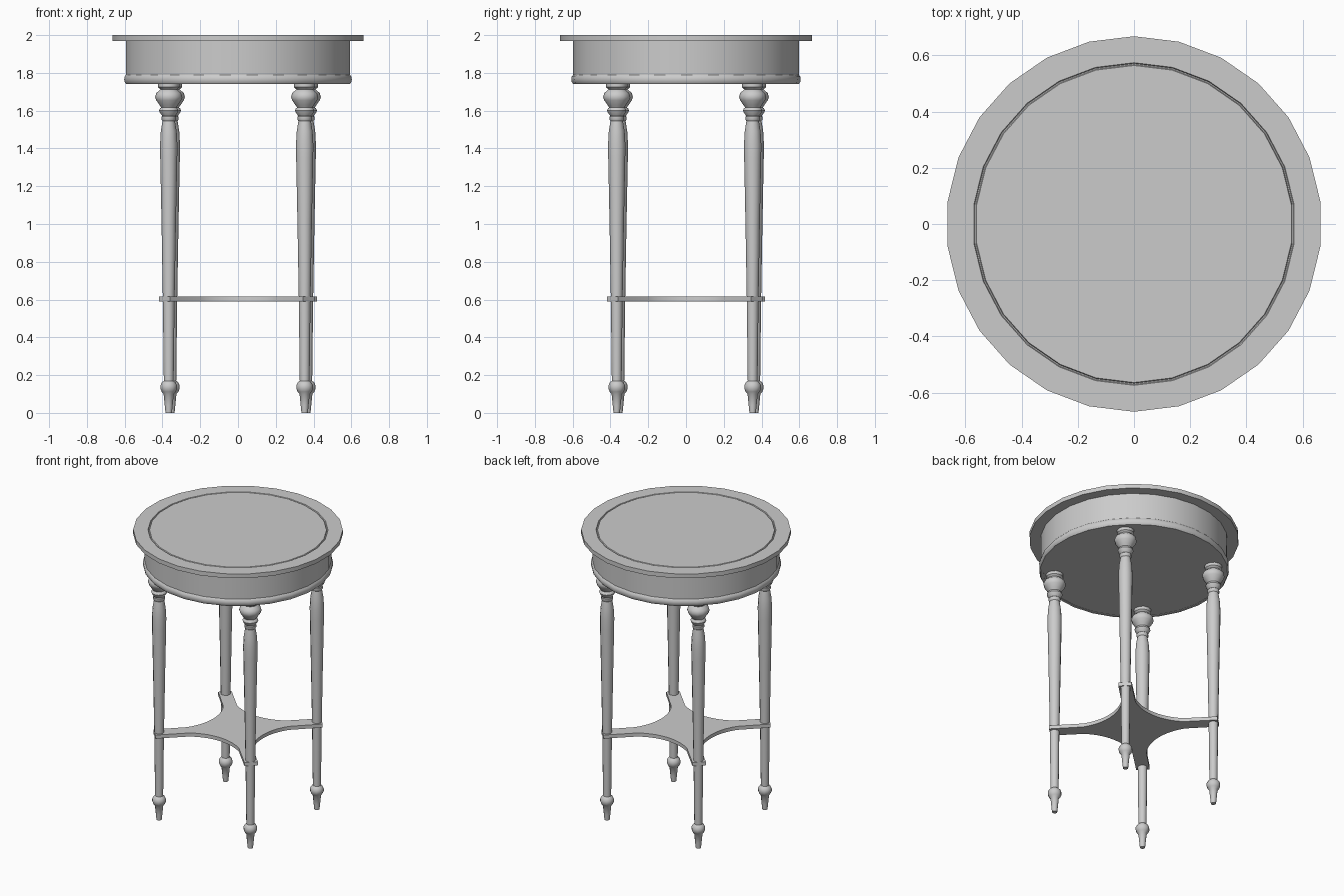
import bpy, bmesh
from math import sin, cos, pi, radians

if "Cube" in bpy.data.objects:
    bpy.data.objects.remove(bpy.data.objects["Cube"])


def finish(name, bm, loc=(0, 0, 0), smooth=True):
    bmesh.ops.recalc_face_normals(bm, faces=bm.faces)
    mesh = bpy.data.meshes.new(name)
    bm.to_mesh(mesh)
    bm.free()
    ob = bpy.data.objects.new(name, mesh)
    bpy.context.collection.objects.link(ob)
    ob.location = loc
    if smooth:
        bpy.ops.object.select_all(action='DESELECT')
        ob.select_set(True)
        bpy.context.view_layer.objects.active = ob
        bpy.ops.object.shade_smooth_by_angle(angle=radians(35))
    return ob


def lathe(name, profile, sides, loc=(0, 0, 0), closed=False):
    """Turn (radius, z) points around z; open profiles get end caps."""
    bm = bmesh.new()
    rings = []
    for r, z in profile:
        rings.append([bm.verts.new((r * cos(pi / 2 + 2 * pi * i / sides),
                                    r * sin(pi / 2 + 2 * pi * i / sides), z))
                      for i in range(sides)])
    pairs = list(zip(rings, rings[1:]))
    if closed:
        pairs.append((rings[-1], rings[0]))
    for a, b in pairs:
        for i in range(sides):
            j = (i + 1) % sides
            bm.faces.new((a[i], a[j], b[j], b[i]))
    if not closed:
        bm.faces.new(rings[0])
        bm.faces.new(rings[-1])
    return finish(name, bm, loc)


SIDES = 26

# Tabletop with a fine inlaid groove
lathe("tabletop", [(0.55, 1.97), (0.668, 1.97), (0.668, 2.0), (0.574, 2.0),
                   (0.571, 1.994), (0.567, 1.994), (0.564, 2.0)], SIDES)

# Round apron drum, closed underneath
lathe("apron", [(0.597, 1.745), (0.597, 1.972)], SIDES)

# Rounded moulding along the bottom of the apron
lathe("apron_moulding", [(0.58, 1.742), (0.598, 1.742), (0.605, 1.752), (0.607, 1.766),
                         (0.605, 1.78), (0.597, 1.79), (0.58, 1.79)], SIDES, closed=True)

# Four turned legs
leg_profile = [(0.017, 0), (0.021, 0.04), (0.027, 0.1), (0.037, 0.112), (0.044, 0.128),
               (0.044, 0.145), (0.037, 0.16), (0.026, 0.17), (0.031, 0.6), (0.038, 1.0),
               (0.045, 1.35), (0.046, 1.42), (0.042, 1.49), (0.033, 1.545), (0.038, 1.552),
               (0.038, 1.568), (0.034, 1.572), (0.047, 1.59), (0.051, 1.6), (0.047, 1.611),
               (0.04, 1.617), (0.049, 1.63), (0.066, 1.655), (0.072, 1.672), (0.066, 1.693),
               (0.05, 1.707), (0.044, 1.713), (0.056, 1.724), (0.056, 1.75)]
TURN = radians(43.9)
names = ["back_right_leg", "back_left_leg", "front_left_leg", "front_right_leg"]
for k, name in enumerate(names):
    a = TURN + k * pi / 2
    lathe(name, leg_profile, 12, (0.509 * cos(a), 0.509 * sin(a), 0))

# Star-shaped lower shelf: blunt tips at the legs joined by concave arcs
bm = bmesh.new()
c, r, steps = 0.39, 0.352, 10
start, end = radians(259), radians(191)
outline = []
for k in range(4):
    pts = [(0.54, -0.043), (0.54, 0.043)]
    for i in range(steps + 1):
        t = start + (end - start) * i / steps
        pts.append((c + r * cos(t), c + r * sin(t)))
    a = TURN + k * pi / 2
    outline += [bm.verts.new((x * cos(a) - y * sin(a), x * sin(a) + y * cos(a), 0.59))
                for x, y in pts]
face = bm.faces.new(outline)
ext = bmesh.ops.extrude_face_region(bm, geom=[face])
top = [v for v in ext["geom"] if isinstance(v, bmesh.types.BMVert)]
bmesh.ops.translate(bm, verts=top, vec=(0, 0, 0.025))
if not any(len(f.verts) > 4 and f.calc_center_median().z < 0.592 for f in bm.faces):
    bm.faces.new(outline)
bmesh.ops.triangulate(bm, faces=[f for f in bm.faces if len(f.verts) > 4])
finish("lower_shelf", bm)
